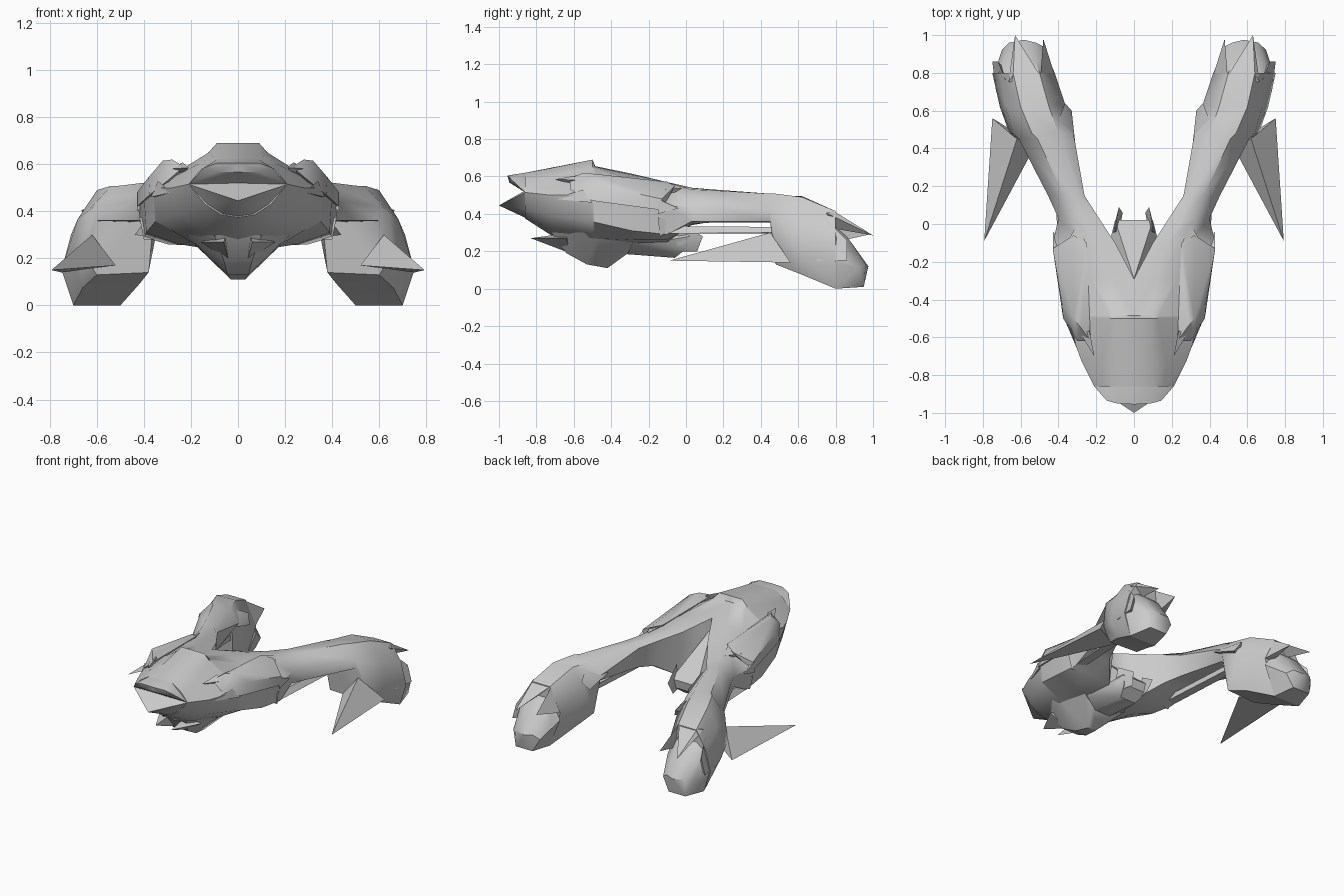
import bpy, bmesh, math


def finish(bm, name, mirror):
    bmesh.ops.recalc_face_normals(bm, faces=bm.faces)
    me = bpy.data.meshes.new(name)
    bm.to_mesh(me)
    bm.free()
    ob = bpy.data.objects.new(name, me)
    bpy.context.collection.objects.link(ob)
    if mirror:
        m = ob.modifiers.new("Mirror", 'MIRROR')
        m.use_clip = True
    bpy.ops.object.select_all(action='DESELECT')
    ob.select_set(True)
    bpy.context.view_layer.objects.active = ob
    bpy.ops.object.shade_smooth_by_angle(angle=math.radians(48 if "arms" in name else 35))
    return ob


def loft(name, sections):
    """Skin half cross-sections (y, [(x, z)...]); leave the centre line open for the mirror."""
    bm = bmesh.new()
    rings = [[bm.verts.new((x, y, z)) for x, z in pts] for y, pts in sections]
    for a, b in zip(rings, rings[1:]):
        n = len(a)
        for i in range(n):
            q = (a[i], a[(i + 1) % n], b[(i + 1) % n], b[i])
            if all(v.co.x == 0 for v in q):
                continue
            bm.faces.new(q)
    bm.faces.new(rings[0])
    bm.faces.new(rings[-1])
    return finish(bm, name, True)


def solid(name, pts, centre=False):
    """Faceted convex block; centre blocks get their mirrored half included."""
    bm = bmesh.new()
    if centre:
        pts = set(pts) | {(-x, y, z) for x, y, z in pts}
    for p in sorted(pts):
        bm.verts.new(p)
    bmesh.ops.convex_hull(bm, input=bm.verts)
    loose = [v for v in bm.verts if not v.link_faces]
    bmesh.ops.delete(bm, geom=loose, context='VERTS')
    return finish(bm, name, not centre)


# Main hull, splitting into two arms behind the notch
hull = [
    (-.86, [(0, .62), (.09, .62), (.16, .575), (.21, .515), (.14, .43), (.07, .385), (0, .375)]),
    (-.72, [(0, .647), (.09, .645), (.17, .60), (.28, .50), (.25, .39), (.13, .31), (0, .285)]),
    (-.50, [(0, .69), (.09, .69), (.125, .65), (.36, .50), (.35, .36), (.20, .27), (0, .22)]),
    (-.485, [(0, .655), (.09, .652), (.13, .645), (.364, .50), (.353, .355), (.20, .27), (0, .22)]),
    (-.29, [(0, .615), (.12, .61), (.23, .58), (.40, .47), (.39, .31), (.25, .26), (0, .22)]),
    (-.10, [(.10, .56), (.18, .57), (.28, .555), (.43, .44), (.40, .29), (.30, .26), (.12, .25)]),
]
# Arms with drooping end pods
arm = [
    (.03, [(.185, .53), (.25, .54), (.33, .53), (.40, .44), (.395, .36), (.33, .345), (.23, .34)]),
    (.15, [(.262, .50), (.29, .53), (.37, .525), (.455, .44), (.45, .36), (.36, .355), (.28, .36)]),
    (.45, [(.315, .43), (.38, .50), (.51, .508), (.61, .42), (.60, .36), (.45, .355), (.36, .36)]),
    (.48, [(.325, .42), (.40, .50), (.54, .508), (.64, .40), (.66, .22), (.60, .13), (.38, .14)]),
    (.62, [(.36, .37), (.45, .495), (.60, .49), (.68, .37), (.71, .17), (.66, .075), (.42, .09)]),
    (.80, [(.42, .25), (.50, .415), (.64, .415), (.71, .30), (.75, .15), (.70, .0), (.50, .0)]),
]
loft("hull_and_arms", hull + arm)

# Rounded feet closing the pods
solid("pod_foot", [(.42, .80, .20), (.50, .80, .33), (.64, .80, .33), (.71, .80, .28), (.74, .80, .14),
                   (.70, .80, 0), (.50, .80, 0), (.45, .86, .18), (.52, .86, .28), (.64, .86, .28),
                   (.72, .86, .14), (.48, .94, .10), (.52, .96, .13), (.58, .975, .12),
                   (.66, .96, .13), (.70, .92, .11), (.66, .95, .01), (.53, .95, .01)])

# Brow and lower jaw around the mouth slot
solid("brow", [(0, -.955, .605), (.09, -.95, .605), (.145, -.935, .585), (.21, -.86, .515),
               (0, -.86, .62), (.09, -.86, .62), (0, -.945, .568), (.09, -.94, .568),
               (0, -.86, .565)], True)
solid("jaw", [(0, -1, .445), (.21, -.86, .515), (0, -.86, .525), (.14, -.85, .43),
              (.07, -.85, .385), (0, -.85, .375)], True)

# Raised shoulder panels with front and rear teeth
solid("shoulder_panel", [(.23, -.62, .59), (.28, -.55, .62), (.32, -.50, .615), (.30, -.62, .53),
                         (.25, -.10, .572), (.32, -.06, .55), (.43, -.13, .48), (.38, -.43, .545),
                         (.43, -.13, .42), (.375, -.50, .47), (.25, -.50, .50), (.30, -.12, .45)])
parts = {
    "front_tooth_upper": [(.21, -.70, .585), (.235, -.57, .608), (.29, -.57, .58), (.25, -.55, .54)],
    "front_tooth_lower": [(.285, -.70, .48), (.34, -.55, .53), (.37, -.50, .46), (.28, -.50, .46)],
    "rear_tooth_upper": [(.30, 0, .54), (.25, -.11, .572), (.36, -.11, .53), (.32, -.12, .45)],
    "rear_tooth_lower": [(.43, -.04, .43), (.43, -.15, .48), (.43, -.15, .40), (.36, -.12, .44)],
    "hull_flare": [(.40, 0, .36), (.42, -.15, .38), (.40, -.14, .28), (.30, -.12, .28)],
    # Pod spikes
    "pod_spike_top": [(.63, 1, .285), (.50, .79, .415), (.665, .75, .405), (.64, .79, .415), (.60, .80, .32)],
    "pod_spike_inner": [(.48, .98, .29), (.42, .79, .25), (.495, .79, .412), (.48, .80, .25)],
    "pod_spike_outer": [(.75, .86, .15), (.68, .76, .36), (.72, .86, .26), (.66, .80, .15), (.73, .70, .15)],
    "arm_inner_barb": [(.365, .64, .42), (.33, .60, .36), (.31, .42, .42), (.40, .55, .47), (.40, .55, .36)],
    # Swept side fins
    "side_fin": [(.793, -.09, .15), (.62, .45, .30), (.75, .56, .14), (.52, .42, .17)],
}
for n, p in parts.items():
    solid(n, p)

# Thin rail under each arm
solid("arm_rail", [(.34, -.12, .295), (.40, -.12, .295), (.37, -.12, .335), (.34, -.12, .33),
                   (.38, .50, .295), (.44, .50, .30), (.42, .50, .33), (.38, .50, .33)])

# Belly keel, forward chin prongs and rear underbody
solid("keel", [(.045, -.53, .13), (.03, -.42, .11), (.06, -.64, .19), (.10, -.55, .20),
               (.19, -.48, .265), (.22, -.55, .30), (.08, -.31, .19), (.18, -.28, .255),
               (.10, -.72, .30)], True)
solid("chin_prong", [(.06, -.83, .27), (.16, -.64, .27), (.04, -.62, .19), (.05, -.62, .30)])
solid("rear_underbody", [(.16, -.32, .25), (.06, -.32, .185), (.06, -.06, .165), (.10, .02, .28),
                         (.09, .01, .22), (0, -.29, .55), (.13, -.10, .26)], True)
solid("tail_prong", [(.08, .09, .28), (.10, -.04, .36), (.115, -.05, .24), (.06, .06, .20), (.08, -.04, .20)])
